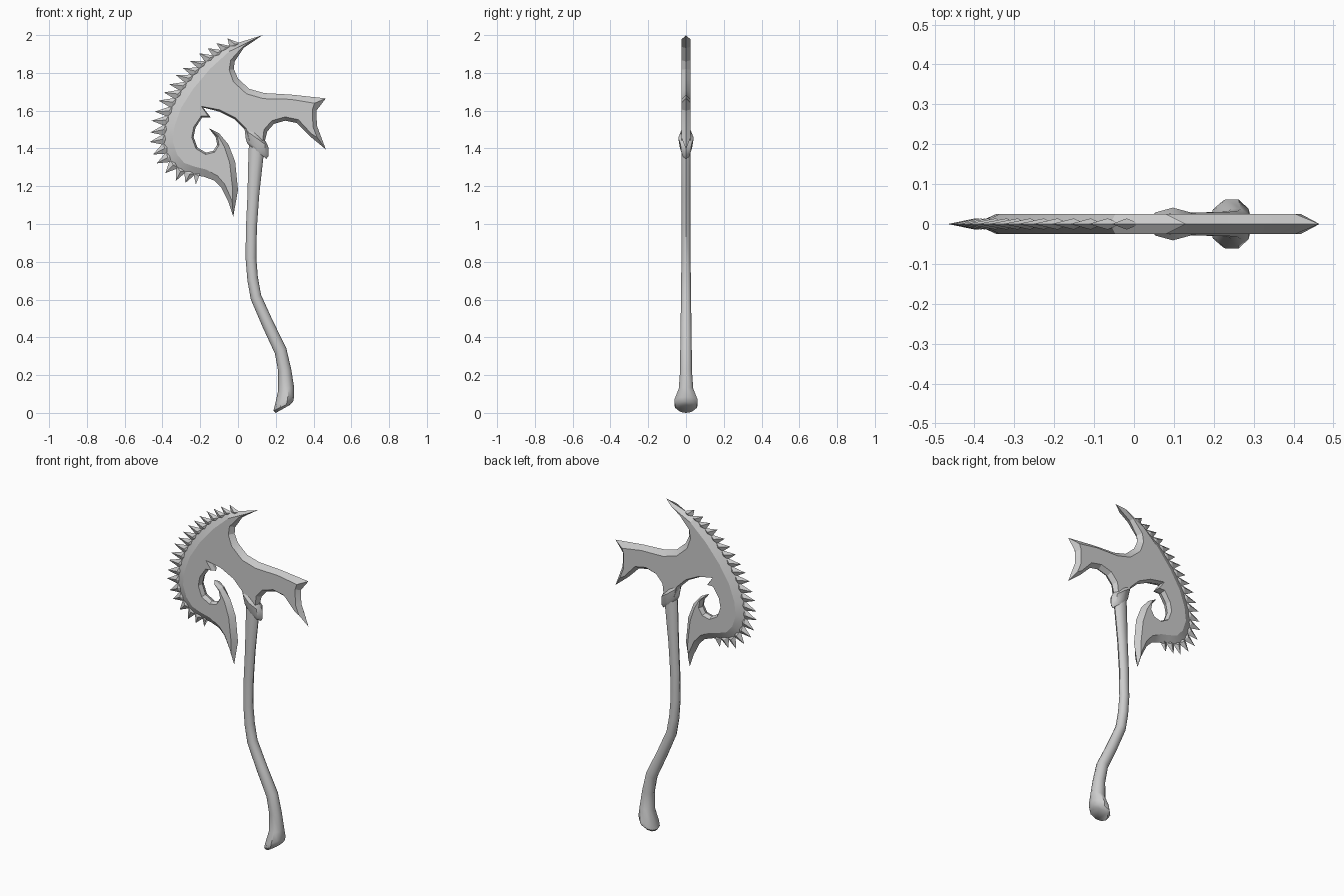
import bpy, bmesh, math
from mathutils import Vector

if "Cube" in bpy.data.objects:
    bpy.data.objects.remove(bpy.data.objects["Cube"])


def finish(bm, name, angle=30):
    bmesh.ops.recalc_face_normals(bm, faces=bm.faces[:])
    me = bpy.data.meshes.new(name)
    bm.to_mesh(me)
    bm.free()
    ob = bpy.data.objects.new(name, me)
    bpy.context.collection.objects.link(ob)
    bpy.ops.object.select_all(action='DESELECT')
    ob.select_set(True)
    bpy.context.view_layer.objects.active = ob
    bpy.ops.object.shade_smooth_by_angle(angle=math.radians(angle))
    return ob


def bevelled_plate(name, outline, half):
    """Sharp-edged plate: outline of (x, z, bevel width) and a flat on each side."""
    pts = [Vector((x, z)) for x, z, w in outline]
    n = len(pts)
    area = sum(pts[i - 1].cross(pts[i]) for i in range(n))
    sign = 1 if area > 0 else -1
    inner = []
    for i in range(n):
        d1 = (pts[i] - pts[i - 1]).normalized()
        d2 = (pts[(i + 1) % n] - pts[i]).normalized()
        inward = Vector((-d1.y - d2.y, d1.x + d2.x)).normalized() * sign
        inner.append(pts[i] + inward * outline[i][2])
    bm = bmesh.new()
    rim = [bm.verts.new((p.x, 0, p.y)) for p in pts]
    for y in (-half, half):
        flat = [bm.verts.new((p.x, y, p.y)) for p in inner]
        bm.faces.new(flat)
        for i in range(n):
            j = (i + 1) % n
            bm.faces.new((rim[i], rim[j], flat[j], flat[i]))
    return finish(bm, name, 20)


def tube(name, rings, sides):
    """Loft of ellipses, each given by left point, right point and y radius."""
    bm = bmesh.new()
    loops = []
    for xl, zl, xr, zr, hy in rings:
        c = Vector(((xl + xr) / 2, 0, (zl + zr) / 2))
        u = Vector(((xr - xl) / 2, 0, (zr - zl) / 2))
        loops.append([bm.verts.new(c + u * math.cos(a) + Vector((0, hy * math.sin(a), 0)))
                      for a in (2 * math.pi * k / sides for k in range(sides))])
    for r, s in zip(loops, loops[1:]):
        for i in range(sides):
            j = (i + 1) % sides
            bm.faces.new((r[i], r[j], s[j], s[i]))
    bm.faces.new(loops[0])
    bm.faces.new(loops[-1])
    return finish(bm, name, 40)


# Axe head: cutting edge from the top horn round to the bottom
edge = [(0.13, 2.0, .055), (-0.06, 1.94, .03), (-0.18, 1.86, .05), (-0.28, 1.75, .055),
        (-0.35, 1.64, .055), (-0.39, 1.53, .055), (-0.40, 1.43, .055),
        (-0.37, 1.34, .055), (-0.31, 1.28, .05), (-0.24, 1.26, .045), (-0.18, 1.25, .04)]
# lower beard spike, hook and round cut-out
beard = [(-0.125, 1.23, .03), (-0.09, 1.195, .025), (-0.05, 1.115, .02), (-0.025, 1.04, .07),
         (0.0, 1.18, .028), (-0.015, 1.33, .03), (-0.05, 1.42, .025), (-0.10, 1.48, .012),
         (-0.155, 1.508, .02), (-0.118, 1.46, .01), (-0.11, 1.42, .01), (-0.13, 1.388, .01),
         (-0.17, 1.378, .01), (-0.215, 1.405, .01), (-0.235, 1.46, .01),
         (-0.225, 1.51, .01), (-0.19, 1.563, .01), (-0.145, 1.565, .015), (-0.185, 1.617, .01)]
# underside, rear hammer and top curve
rear = [(-0.10, 1.595, .01), (-0.02, 1.555, .01), (0.035, 1.5, .01), (0.05, 1.43, .015),
        (0.14, 1.43, .015), (0.155, 1.49, .02), (0.19, 1.53, .02), (0.25, 1.547, .02),
        (0.31, 1.535, .02), (0.38, 1.465, .015), (0.465, 1.395, .08), (0.418, 1.52, .022),
        (0.415, 1.60, .022), (0.465, 1.665, .065), (0.28, 1.685, .025), (0.14, 1.693, .03),
        (0.06, 1.715, .03), (0.0, 1.77, .03), (-0.022, 1.82, .025),
        (-0.018, 1.86, .022), (0.03, 1.932, .008)]
bevelled_plate("axe_head", edge + beard + rear, 0.025)

# Teeth: flat four-sided spikes swept back along the cutting edge
path = [Vector((x, z)) for x, z, w in edge]
lengths = [(b - a).length for a, b in zip(path, path[1:])]


def along(s):
    for a, b, l in zip(path, path[1:], lengths):
        if s <= l:
            break
        s -= l
    d = (b - a).normalized()
    return a + d * s, d


bm = bmesh.new()
count, start = 20, 0.13
step = (sum(lengths) - start) / count
for k in range(count):
    s = start + step * (k + 0.5)
    m, d = along(s)
    out = Vector((d.y, -d.x))
    if out.dot(m - Vector((-0.1, 1.5))) < 0:
        out = -out
    size = 0.045 + 0.03 * math.sin(math.pi * (k + 0.5) / count)
    tip = m + (out + Vector((-0.4, -0.4))).normalized() * size
    ring2d = [along(s - step * 0.65)[0] - out * 0.008, tip,
              along(s + step * 0.6)[0] - out * 0.008, m - out * 0.03]
    ring = [bm.verts.new((p.x, 0, p.y)) for p in ring2d]
    for y in (-0.014, 0.014):
        apex = bm.verts.new((m.x, y, m.y))
        for i in range(4):
            bm.faces.new((ring[i], ring[(i + 1) % 4], apex))
finish(bm, "edge_teeth", 10)

# Curved handle with a flared, slanted knob
tube("handle", [(.06, 1.47, .135, 1.45, .024), (.055, 1.36, .135, 1.36, .026),
                (.05, 1.15, .112, 1.15, .024), (.042, .98, .10, .98, .024),
                (.04, .82, .097, .82, .025), (.05, .70, .105, .72, .027),
                (.068, .60, .122, .625, .028), (.13, .455, .188, .48, .03),
                (.195, .315, .255, .345, .032), (.213, .22, .282, .23, .033),
                (.213, .12, .297, .135, .04), (.195, .04, .297, .085, .065),
                (.188, .012, .292, .06, .062), (.20, .0, .275, .042, .045)], 10)

# Slanted collar binding the head to the handle
tube("collar", [(.05, 1.425, .15, 1.345, .024), (.042, 1.445, .162, 1.36, .032),
                (.035, 1.50, .16, 1.41, .041), (.035, 1.52, .145, 1.44, .026)], 8)
